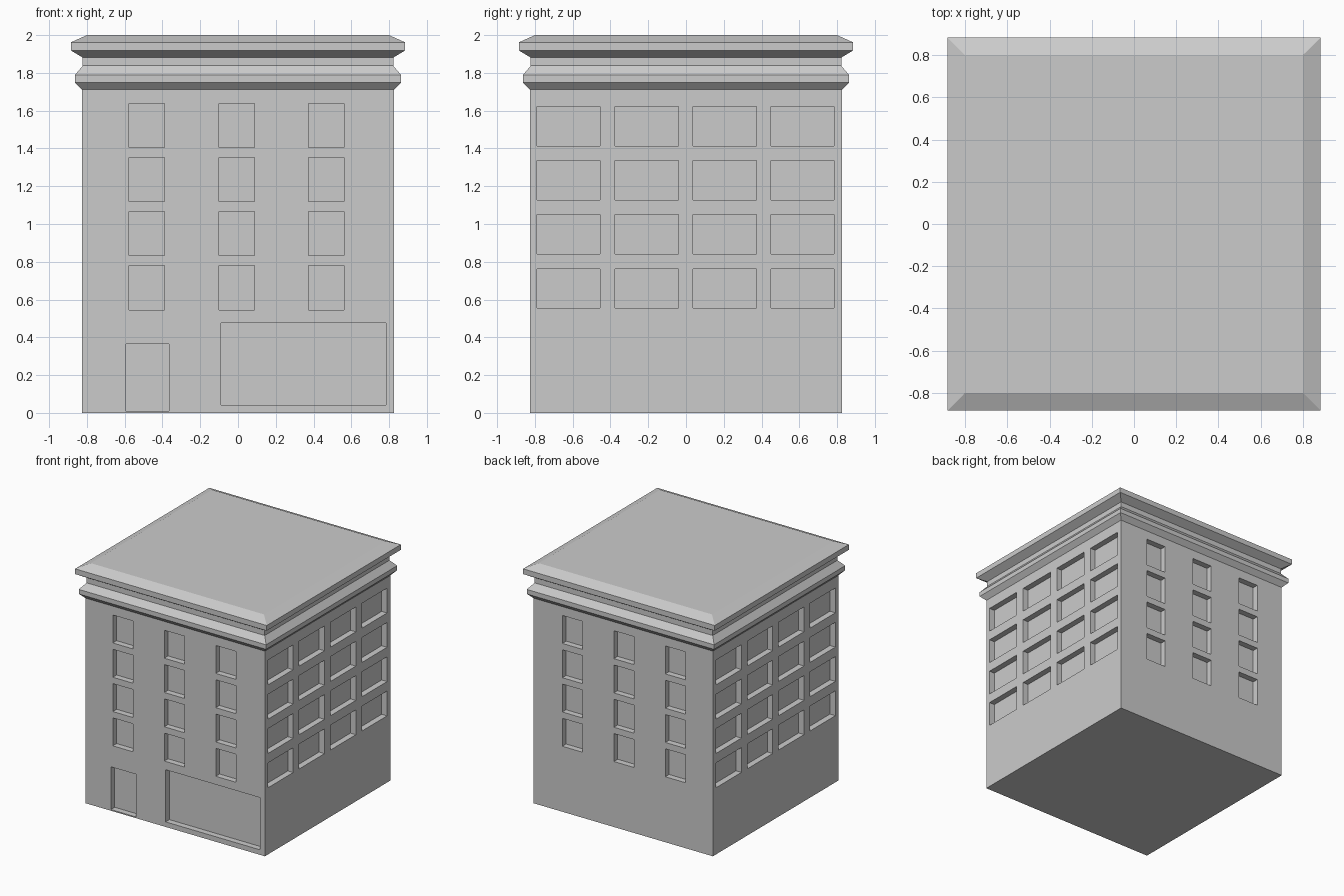
import bpy, bmesh
from mathutils import Matrix

if "Cube" in bpy.data.objects:
    bpy.data.objects.remove(bpy.data.objects["Cube"])

HALF = 0.827      # half width of the walls
WALL_TOP = 1.711
DEPTH = 0.05      # depth of the window and door recesses
STOREY = 0.286


def make_object(name, bm):
    bmesh.ops.recalc_face_normals(bm, faces=bm.faces)
    mesh = bpy.data.meshes.new(name)
    bm.to_mesh(mesh)
    bm.free()
    obj = bpy.data.objects.new(name, mesh)
    bpy.context.collection.objects.link(obj)
    return obj


def square_loft(name, profile, cap_bottom):
    """Sweep a (half width, height) profile round a square plan."""
    bm = bmesh.new()
    rings = [[bm.verts.new((sx * r, sy * r, z))
              for sx, sy in ((-1, -1), (1, -1), (1, 1), (-1, 1))] for r, z in profile]
    for low, high in zip(rings, rings[1:]):
        for i in range(4):
            j = (i + 1) % 4
            bm.faces.new((low[i], low[j], high[j], high[i]))
    bm.faces.new(rings[-1])
    if cap_bottom:
        bm.faces.new(rings[0][::-1])
    return make_object(name, bm)


def add_box(bm, lo, hi):
    size = [b - a for a, b in zip(lo, hi)]
    mid = [(a + b) / 2 for a, b in zip(lo, hi)]
    bmesh.ops.create_cube(bm, size=1, matrix=Matrix.Translation(mid) @ Matrix.Diagonal((*size, 1)))


def recess(bm, axis, side, u0, u1, z0, z1):
    """Cutting box through the wall facing side (+1/-1) along axis."""
    a, b = sorted((side * (HALF - DEPTH), side * (HALF + 0.1)))
    if axis == 'X':
        add_box(bm, (a, u0, z0), (b, u1, z1))
    else:
        add_box(bm, (u0, a, z0), (u1, b, z1))


# Plain wall block
walls = square_loft("walls", [(HALF, 0), (HALF, WALL_TOP)], True)

# Recesses: four storeys of windows on every side
cut = bmesh.new()
for floor in range(4):
    dz = floor * STOREY
    for side in (-1, 1):
        for x in (-0.482, -0.007, 0.468):
            recess(cut, 'Y', side, x - 0.094, x + 0.094, 0.546 + dz, 0.779 + dz)
        for y in (-0.621, -0.208, 0.205, 0.617):
            recess(cut, 'X', side, y - 0.167, y + 0.167, 0.556 + dz, 0.763 + dz)

# Front door and shop window
recess(cut, 'Y', -1, -0.594, -0.364, 0.01, 0.366)
recess(cut, 'Y', -1, -0.089, 0.784, 0.042, 0.477)
cutter = make_object("recess_cutter", cut)
cutter.hide_render = True

# Carve the recesses into the walls, then drop the cutter
mod = walls.modifiers.new("recesses", 'BOOLEAN')
mod.operation = 'DIFFERENCE'
mod.solver = 'EXACT'
mod.object = cutter
bpy.context.view_layer.objects.active = walls
bpy.ops.object.modifier_apply(modifier=mod.name)
bpy.data.objects.remove(cutter)

# Open the wall top, which is hidden under the cornice
bm = bmesh.new()
bm.from_mesh(walls.data)
top = [f for f in bm.faces if f.calc_center_median().z > WALL_TOP - 0.001]
bmesh.ops.delete(bm, geom=top, context='FACES_ONLY')
bm.to_mesh(walls.data)
bm.free()

# Double cornice and flat roof
square_loft("cornice_and_roof", [
    (HALF, WALL_TOP), (0.864, 1.75), (0.864, 1.788), (0.822, 1.838),
    (0.822, 1.881), (0.884, 1.918), (0.884, 1.962), (0.80, 2.0)], False)
